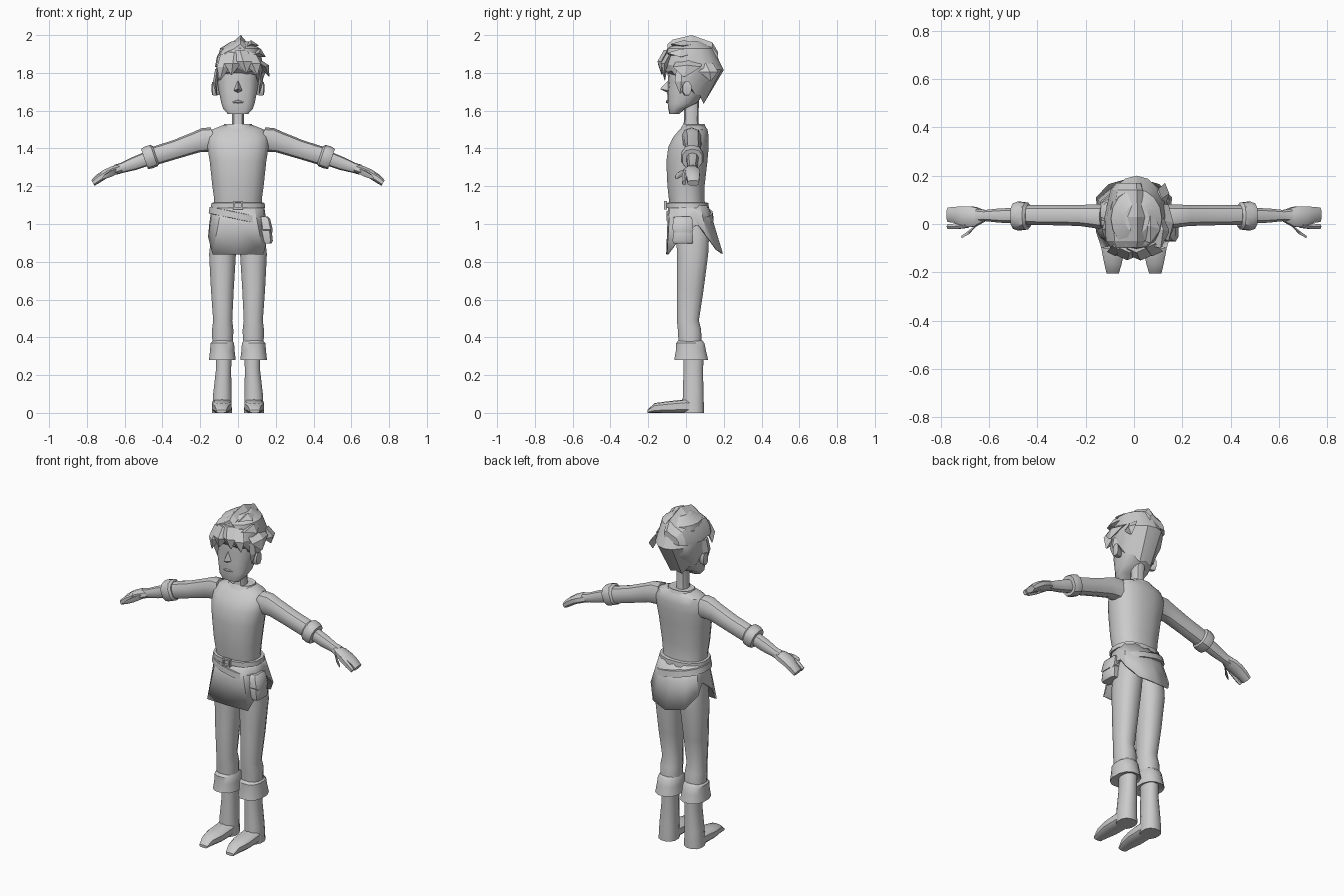
import bpy, bmesh, math
from mathutils import Vector

X, Y, Z = Vector((1, 0, 0)), Vector((0, 1, 0)), Vector((0, 0, 1))
grey = bpy.data.materials.new("plain grey")
grey.diffuse_color = (0.6, 0.6, 0.6, 1)


def make(name, verts, faces, mirror=False, angle=40, thick=0):
    """Mesh object with outward normals, optional mirror and thickness."""
    bm = bmesh.new()
    vs = [bm.verts.new(v) for v in verts]
    for f in faces:
        bm.faces.new([vs[i] for i in f])
    bmesh.ops.recalc_face_normals(bm, faces=bm.faces)
    me = bpy.data.meshes.new(name)
    bm.to_mesh(me)
    bm.free()
    ob = bpy.data.objects.new(name, me)
    bpy.context.collection.objects.link(ob)
    me.materials.append(grey)
    bpy.ops.object.select_all(action='DESELECT')
    ob.select_set(True)
    bpy.context.view_layer.objects.active = ob
    if angle:
        bpy.ops.object.shade_smooth_by_angle(angle=math.radians(angle))
    if thick:
        ob.modifiers.new("thickness", 'SOLIDIFY').thickness = thick
    if mirror:
        m = ob.modifiers.new("mirror", 'MIRROR')
        m.use_mirror_merge = False
    return ob


def skin(name, rings, cap=True, closed=True, **kw):
    """Join equal-length rings of points into a surface."""
    n = len(rings[0])
    verts = [p for r in rings for p in r]
    faces = []
    for k in range(len(rings) - 1):
        for i in range(n if closed else n - 1):
            j = (i + 1) % n
            faces.append((k * n + i, k * n + j, (k + 1) * n + j, (k + 1) * n + i))
    if cap:
        faces += [list(range(n)), list(range(len(verts) - n, len(verts)))]
    return make(name, verts, faces, **kw)


def loft(name, secs, n=12, u=X, v=Y, p=0.85, **kw):
    """Sections are (cx, cy, cz, half size along u, half size along v)."""
    rings = []
    for cx, cy, cz, ru, rv in secs:
        ring = []
        for i in range(n):
            a = 2 * math.pi * (i + 0.5) / n
            c, s = math.cos(a), math.sin(a)
            c, s = math.copysign(abs(c) ** p, c), math.copysign(abs(s) ** p, s)
            ring.append(Vector((cx, cy, cz)) + u * ru * c + v * rv * s)
        rings.append(ring)
    return skin(name, rings, **kw)


def upright(name, secs, **kw):
    """Sections are (z, cx, half width, front y, back y)."""
    return loft(name, [(cx, (f + b) / 2, z, w, (b - f) / 2) for z, cx, w, f, b in secs], **kw)


def lock(name, base, tip, side, up, w, h):
    """Pointed hair tuft: diamond root, bent middle, sharp tip."""
    base, tip, side, up = (Vector(q) for q in (base, tip, side, up))
    mid = base.lerp(tip, 0.5) + up * h * 0.8
    rings = [[c + side * w * k, c + up * h * k, c - side * w * k, c - up * h * k]
             for c, k in ((base, 0.9), (mid, 1), (tip, 0.08))]
    return skin(name, rings, angle=20)


# Torso and neck
upright("shirt", [(1.07, 0, .13, -.085, .105), (1.13, 0, .128, -.092, .1), (1.2, 0, .138, -.1, .1),
                  (1.33, 0, .152, -.106, .115), (1.41, 0, .165, -.095, .122), (1.46, 0, .165, -.07, .122),
                  (1.5, 0, .14, -.035, .115), (1.525, 0, .075, -.01, .095)], n=16)
upright("collar", [(1.49, 0, .095, -.04, .115), (1.53, 0, .075, -.015, .1), (1.52, 0, .05, -.005, .08)], n=12)
upright("neck", [(1.48, 0, .04, -.02, .075), (1.55, 0, .032, -.01, .065), (1.68, 0, .035, -.01, .07)], n=10)

# Arms: sleeve, rolled cuff, forearm and hand
tilt = Vector((.32, 0, .95))
loft("sleeve", [(.12, .03, 1.44, .055, .075), (.17, .033, 1.445, .05, .066), (.22, .035, 1.433, .045, .056),
                (.33, .037, 1.395, .044, .05), (.46, .037, 1.355, .043, .049)],
     n=10, u=Y, v=tilt, mirror=True)
loft("sleeve_cuff", [(.435, .033, 1.365, .046, .05), (.445, .033, 1.362, .058, .06),
                     (.475, .033, 1.352, .062, .061), (.495, .033, 1.344, .055, .056),
                     (.495, .033, 1.344, .038, .04)], n=10, u=Y, v=tilt, mirror=True)
loft("forearm", [(.47, .035, 1.35, .033, .038), (.55, .035, 1.32, .031, .035), (.615, .035, 1.297, .024, .027),
                 (.65, .035, 1.287, .029, .027)], n=10, u=Y, v=tilt, mirror=True)
palm = Vector((.5, 0, .86))
loft("hand", [(.62, .033, 1.295, .024, .024), (.66, .03, 1.283, .044, .027), (.705, .03, 1.263, .046, .025),
              (.74, .038, 1.24, .035, .024), (.768, .038, 1.217, .032, .018)],
     n=8, u=Y, v=palm, mirror=True)
loft("index_finger", [(.69, -.004, 1.268, .013, .02), (.735, -.01, 1.242, .013, .019),
                      (.768, -.01, 1.217, .011, .015)], n=6, u=Y, v=palm, mirror=True)
loft("thumb", [(.635, .012, 1.283, .016, .016), (.675, -.028, 1.265, .019, .017), (.705, -.048, 1.25, .012, .012),
               (.715, -.052, 1.243, .005, .006)], n=6, u=Vector((-.5, .85, 0)), v=Z, mirror=True)

# Legs, trouser cuffs and boots
upright("trouser_leg", [(1.06, .065, .062, -.07, .1), (.95, .073, .07, -.055, .125), (.84, .082, .073, -.05, .12),
                        (.65, .083, .062, -.05, .095), (.49, .081, .052, -.05, .07), (.44, .081, .058, -.045, .082),
                        (.35, .081, .056, -.04, .085)], n=12, mirror=True)
upright("trouser_cuff", [(.385, .081, .05, -.04, .085), (.37, .083, .064, -.055, .1), (.33, .083, .067, -.056, .108),
                         (.28, .083, .073, -.065, .12), (.29, .08, .045, -.02, .095)], n=12, mirror=True)
upright("boot_shaft", [(.32, .076, .043, -.015, .095), (.22, .077, .042, -.015, .092), (.1, .083, .05, -.018, .094),
                       (.05, .084, .052, -.02, .096), (0, .085, .054, -.02, .096)], n=12, mirror=True)
loft("boot_foot", [(.085, .06, .035, .045, .035), (.085, 0, .036, .053, .036), (.086, -.09, .031, .053, .031),
                   (.087, -.165, .026, .037, .026), (.088, -.205, .008, .026, .008)],
     n=10, v=Z, p=.6, mirror=True)

# Tunic skirt: open ring with slit sides and a hem dropping front and back
hem = [(0, -.105, .84), (.135, -.1, .84), (.158, -.03, .93), (.152, .06, 1.0),
       (.158, .11, .94), (.105, .165, .865), (0, .195, .845)]
waist = [(0, -.095, 1.1), (.085, -.085, 1.1), (.13, -.03, 1.1), (.138, .03, 1.1),
         (.125, .075, 1.1), (.08, .11, 1.1), (0, .118, 1.1)]


def around(half):
    return [Vector(q) for q in half] + [Vector((-x, y, z)) for x, y, z in half[-2:0:-1]]


top, low = around(waist), around(hem)
skin("tunic_skirt", [top, [a.lerp(b, .4) for a, b in zip(top, low)], low], cap=False, thick=.008, angle=30)

# Belts, buckle and pouch
upright("waist_belt", [(1.083, 0, .13, -.09, .11), (1.085, 0, .146, -.104, .122), (1.112, 0, .143, -.104, .12),
                       (1.114, 0, .125, -.09, .105)], n=16)
upright("hip_belt", [(1.022, 0, .14, -.085, .125), (1.025, 0, .158, -.106, .148), (1.06, 0, .152, -.104, .142),
                     (1.063, 0, .135, -.09, .12)], n=16, u=Vector((1, 0, -.21)))


def bar(name, centre, size):
    loft(name, [(centre[0], centre[1], centre[2] + s * size[2] / 2, size[0] * .707, size[1] * .707)
                for s in (-1, 1)], n=4, p=1, angle=20)


for s in (-1, 1):
    bar("buckle_side", (s * .021, -.108, 1.1), (.009, .016, .044))
    bar("buckle_rail", (0, -.108, 1.1 + s * .018), (.045, .016, .009))
upright("pouch", [(.897, .148, .03, -.068, .036), (.91, .15, .036, -.073, .04), (.97, .145, .034, -.07, .036),
                  (1.03, .135, .028, -.06, .03)], n=8, p=.5)
upright("pouch_flap", [(.955, .155, .03, -.06, .026), (.97, .152, .033, -.075, .041), (1.025, .142, .03, -.07, .036),
                       (1.04, .135, .022, -.055, .025)], n=8, p=.5)

# Head, nose, lips and ears
upright("head", [(1.583, 0, .055, -.088, -.035), (1.61, 0, .08, -.094, -.005), (1.64, 0, .09, -.097, .06),
                 (1.7, 0, .103, -.1, .1), (1.76, 0, .113, -.094, .15), (1.82, 0, .115, -.1, .17),
                 (1.9, 0, .1, -.08, .14)], n=14, p=.75)
make("nose", [(0, -.09, 1.765), (-.026, -.09, 1.705), (.026, -.09, 1.705), (0, -.137, 1.715), (0, -.09, 1.69)],
     [(0, 1, 3), (0, 3, 2), (1, 4, 3), (4, 2, 3), (0, 2, 4, 1)], angle=0)
loft("lips", [(-.028, -.096, 1.645, .003, .003), (0, -.1, 1.648, .008, .009), (.028, -.096, 1.645, .003, .003)],
     n=6, u=Y, v=Z)
loft("ear", [(.095, .0, 1.71, .012, .026), (.118, .002, 1.712, .022, .035), (.136, .006, 1.718, .024, .038),
             (.139, .006, 1.718, .014, .024)], n=8, u=Y, v=Z, mirror=True)

# Hair cap: jagged rim, high at the face and low at the nape
rim, brow, crown = [], [], []
N = 16
for i in range(N):
    a = 2 * math.pi * i / N
    c, s = math.cos(a), math.sin(a)
    back = (s + 1) / 2
    drop = .018 if i % 2 else -.004
    rim.append(Vector((.118 * c - .022 * c * max(s, 0), .01 + (.09 if s > 0 else .122) * s,
                       1.825 - .18 * back ** 1.2 - drop)))
    brow.append(Vector((.01 + .125 * c, .03 + (.17 if s > 0 else .155) * s, 1.845 - .03 * back)))
    crown.append(Vector((.01 + .105 * c, .022 + .122 * s, 1.93)))
peak = [Vector((.012 + .05 * (q.x - .01) / .105, .022 + .5 * (q.y - .022), 1.965)) for q in crown]
skin("hair_cap", [rim, brow, crown, peak], angle=25)

# Swept crest: one profile carried front to back
sweep = [(-.122, 1.83), (-.112, 1.885), (-.085, 1.935), (-.03, 1.962), (.015, 2.0), (.045, 1.965), (.05, 1.85)]
skin("hair_crest", [[Vector((x * w, y, 1.85 + (z - 1.85) * h)) for x, z in sweep]
                    for y, w, h in ((-.098, .8, .68), (-.07, .95, .84), (.03, 1, 1), (.14, .8, .74), (.17, .6, .4))],
     angle=22)

# Loose tufts on the right, fringe and sideburns: root, tip, side, up, width, height
tufts = [((.03, .0, 1.93), (.108, -.02, 1.945), Y, Z, .07, .02),
         ((.06, -.02, 1.89), (.145, -.03, 1.885), Y, (.4, 0, .9), .075, .025),
         ((.09, .02, 1.87), (.165, -.01, 1.78), Y, (.9, 0, .4), .075, .022),
         ((.1, .1, 1.85), (.128, .13, 1.76), Y, (.9, .3, 0), .05, .02),
         ((-.06, -.09, 1.9), (-.095, -.112, 1.76), X, -Y, .035, .018),
         ((-.02, -.1, 1.91), (-.035, -.128, 1.79), X, -Y, .045, .02),
         ((.01, -.1, 1.92), (.045, -.13, 1.8), X, -Y, .045, .02),
         ((.05, -.08, 1.91), (.1, -.115, 1.79), X, -Y, .045, .02),
         ((-.11, -.02, 1.82), (-.113, -.03, 1.68), Y, -X, .035, .012),
         ((.11, -.02, 1.82), (.113, -.03, 1.69), Y, X, .035, .012)]
for t in tufts:
    lock("hair_tuft", *t)
